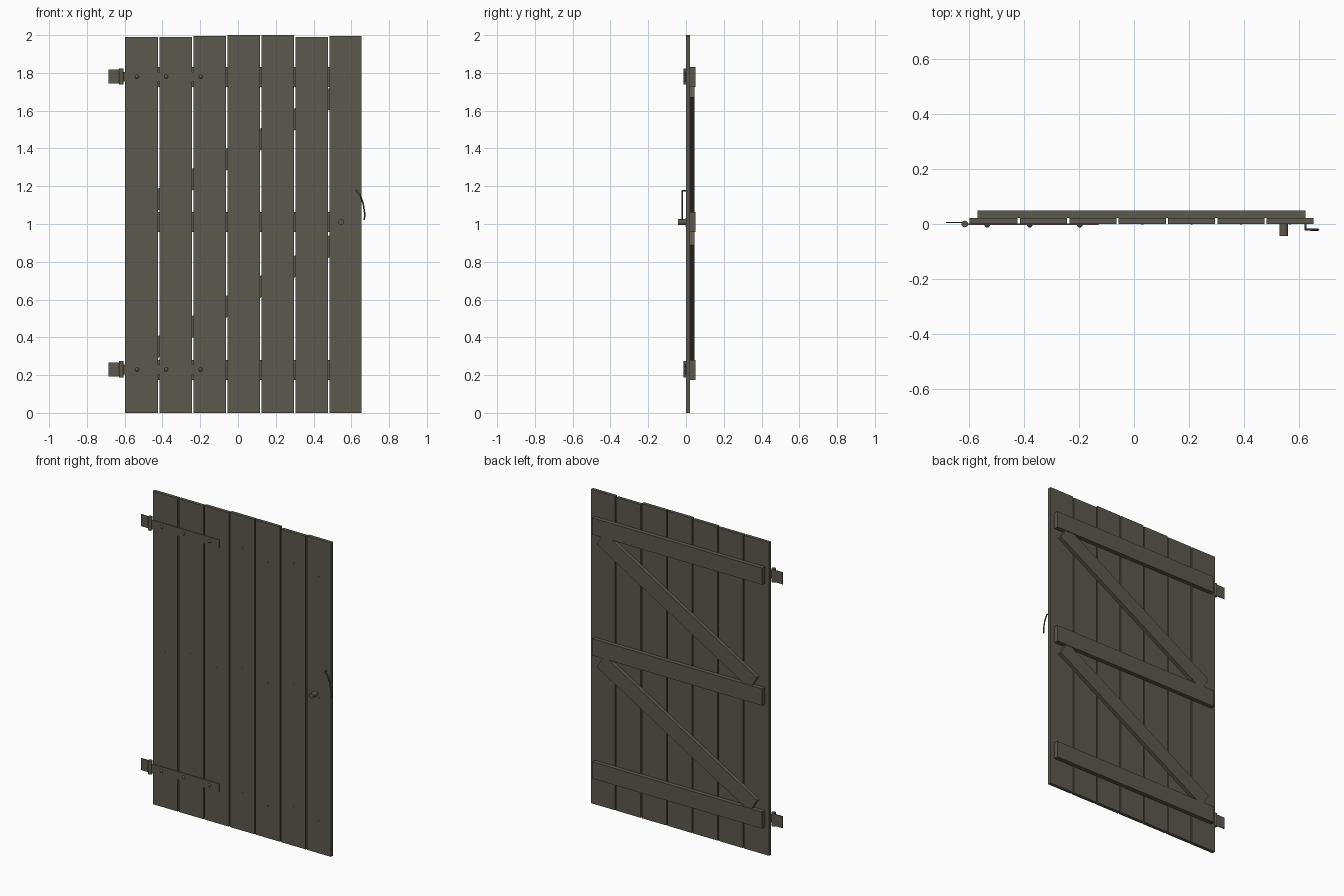
import bpy, math
from mathutils import Vector

if "Cube" in bpy.data.objects:
    bpy.data.objects.remove(bpy.data.objects["Cube"])

wood = bpy.data.materials.new("weathered_wood")
wood.diffuse_color = (0.108, 0.099, 0.075, 1)
wood.use_nodes = True
wood.node_tree.nodes["Principled BSDF"].inputs["Base Color"].default_value = wood.diffuse_color


def finish(ob, name):
    ob.name = name
    ob.data.materials.append(wood)
    return ob


def box(name, x0, x1, y0, y1, z0, z1, tilt=0.0):
    bpy.ops.mesh.primitive_cube_add(
        size=1, location=((x0 + x1) / 2, (y0 + y1) / 2, (z0 + z1) / 2))
    ob = bpy.context.object
    ob.scale = (x1 - x0, y1 - y0, z1 - z0)
    bpy.ops.object.transform_apply(location=False, rotation=False, scale=True)
    ob.rotation_euler.y = -tilt
    return finish(ob, name)


def cylinder(name, loc, radius, depth, sides=16, along_y=True):
    bpy.ops.mesh.primitive_cylinder_add(
        vertices=sides, radius=radius, depth=depth, location=loc,
        rotation=(math.pi / 2 if along_y else 0, 0, 0))
    ob = finish(bpy.context.object, name)
    bpy.ops.object.shade_smooth_by_angle(angle=math.radians(40))
    return ob


# Vertical planks with uneven tops
edges = [-0.603, -0.42, -0.24, -0.06, 0.12, 0.30, 0.48, 0.658]
tops = [1.99, 1.99, 1.995, 2.0, 2.0, 1.99, 1.995]
for i, top in enumerate(tops):
    box(f"plank_{i + 1}", edges[i] + 0.004, edges[i + 1] - 0.004,
        0.0, 0.021, 0.0, top)

# Horizontal battens on the back
for i, z in enumerate((0.228, 1.01, 1.778)):
    box(f"batten_{i + 1}", -0.57, 0.625, 0.022, 0.049, z - 0.053, z + 0.053)
    # Small nail heads through each plank
    for j in range(7):
        x = (edges[j] + edges[j + 1]) / 2
        dz = 0.018 if j % 2 else -0.022
        cylinder("nail_head", (x, 0.0, z + dz), 0.004, 0.004, 8)

# Diagonal braces between the battens
slope = math.atan(0.588)
half = 0.6235
for i, z in enumerate((0.617, 1.397)):
    box(f"brace_{i + 1}", 0.0325 - half, 0.0325 + half, 0.022, 0.046,
        z - 0.05, z + 0.05, slope)

# Strap hinges with barrel, wall leaf and rivets
for z in (0.23, 1.78):
    box("hinge_strap", -0.61, -0.13, -0.004, 0.001, z - 0.026, z + 0.026)
    box("hinge_leaf", -0.685, -0.617, 0.003, 0.008, z - 0.037, z + 0.038)
    cylinder("hinge_barrel", (-0.617, 0.0, z + 0.001), 0.012, 0.086, 16, False)
    for x in (-0.535, -0.38, -0.198):
        bpy.ops.mesh.primitive_uv_sphere_add(
            segments=12, ring_count=8, radius=0.011, location=(x, -0.002, z))
        rivet = finish(bpy.context.object, "hinge_rivet")
        bpy.ops.object.shade_smooth()

# Round knob
cylinder("knob", (0.546, -0.021, 1.01), 0.016, 0.044, 20)

# Bent latch handle
path = [(0.625, 0.004, 1.176), (0.625, -0.02, 1.176), (0.648, -0.021, 1.153),
        (0.663, -0.021, 1.106), (0.671, -0.021, 1.055), (0.669, -0.021, 1.022)]
curve = bpy.data.curves.new("latch_handle", 'CURVE')
curve.dimensions = '3D'
curve.bevel_depth = 0.004
curve.bevel_resolution = 2
curve.use_fill_caps = True
spline = curve.splines.new('POLY')
spline.points.add(len(path) - 1)
for point, co in zip(spline.points, path):
    point.co = (*co, 1)
handle = bpy.data.objects.new("latch_handle", curve)
bpy.context.collection.objects.link(handle)
finish(handle, "latch_handle")
